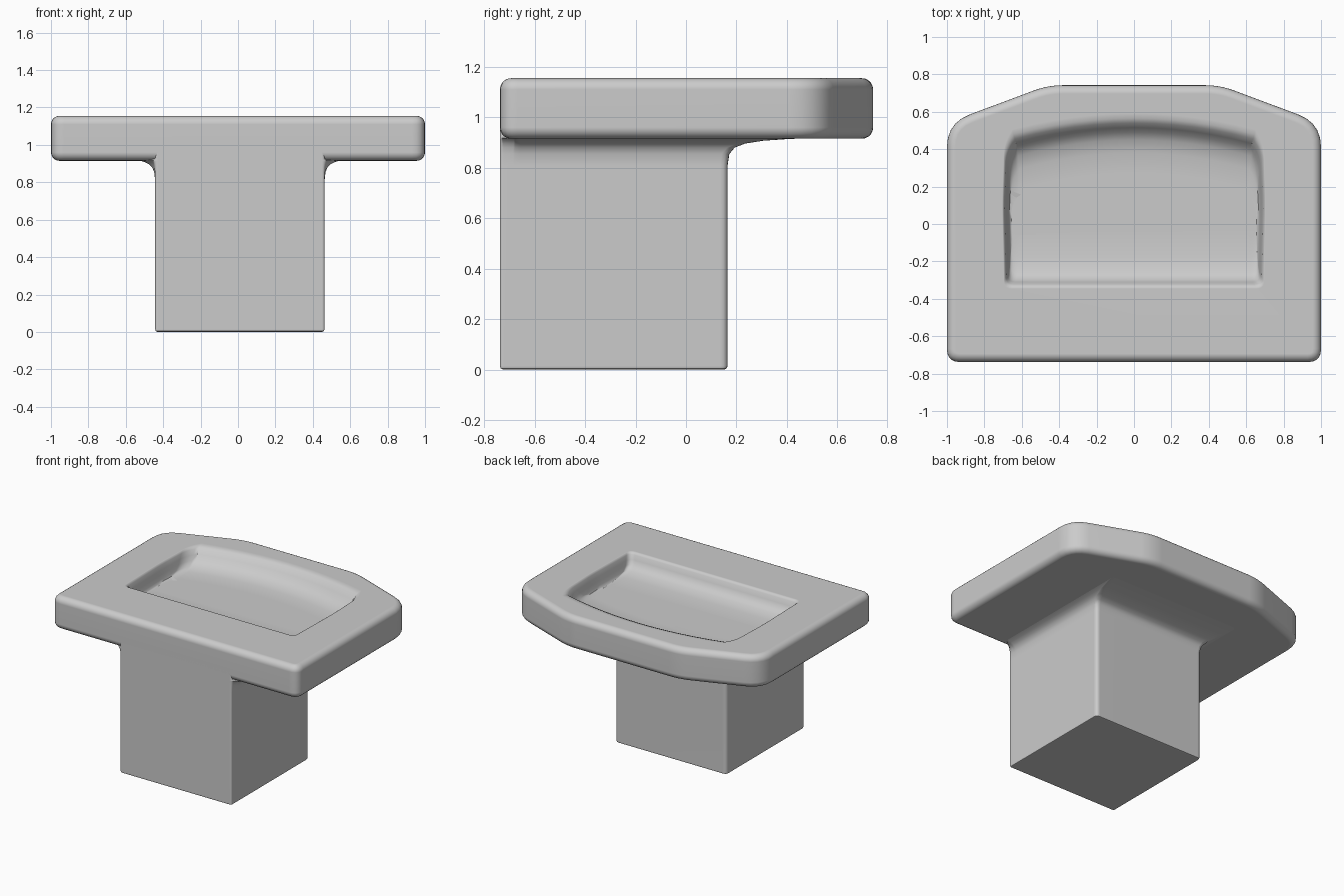
import bpy, bmesh, math
from mathutils import Vector

if "Cube" in bpy.data.objects:
    bpy.data.objects.remove(bpy.data.objects["Cube"])


def rounded(corners, seg=5):
    """Outline (counter-clockwise) with each corner (x, y, cut) softened."""
    out = []
    n = len(corners)
    for i, (x, y, cut) in enumerate(corners):
        p = Vector((x, y))
        if not cut:
            out.append(p)
            continue
        a = p + (Vector(corners[i - 1][:2]) - p).normalized() * cut
        b = p + (Vector(corners[(i + 1) % n][:2]) - p).normalized() * cut
        for k in range(seg + 1):
            t = k / seg
            out.append(a * (1 - t) ** 2 + p * 2 * t * (1 - t) + b * t * t)
    return out


def inset(pts, d):
    """Move an outline inwards by d."""
    out = []
    for i, p in enumerate(pts):
        e1 = (p - pts[i - 1]).normalized()
        e2 = (pts[(i + 1) % len(pts)] - p).normalized()
        n1, n2 = Vector((-e1.y, e1.x)), Vector((-e2.y, e2.x))
        m = n1 + n2
        out.append(p + m * (2 * d / m.length_squared))
    return out


def loft(name, rings):
    """Solid through a list of (outline, z), capped at both ends."""
    bm = bmesh.new()
    loops = [[bm.verts.new((p.x, p.y, z)) for p in pts] for pts, z in rings]
    n = len(loops[0])
    for a, b in zip(loops, loops[1:]):
        for i in range(n):
            j = (i + 1) % n
            bm.faces.new((a[i], a[j], b[j], b[i]))
    bm.faces.new(loops[0][::-1])
    bm.faces.new(loops[-1])
    bmesh.ops.recalc_face_normals(bm, faces=bm.faces)
    mesh = bpy.data.meshes.new(name)
    bm.to_mesh(mesh)
    bm.free()
    obj = bpy.data.objects.new(name, mesh)
    bpy.context.collection.objects.link(obj)
    return obj


def activate(obj):
    bpy.ops.object.select_all(action='DESELECT')
    obj.select_set(True)
    bpy.context.view_layer.objects.active = obj


def smooth(obj):
    activate(obj)
    bpy.ops.object.shade_smooth_by_angle(angle=math.radians(35))
    obj.modifiers.new("weighted", 'WEIGHTED_NORMAL').keep_sharp = True


# Basin slab with rounded top and bottom edges
plan = rounded([(-1, -0.738, 0.07), (1, -0.738, 0.07), (1, 0.54, 0.13),
                (0.46, 0.742, 0.08), (-0.46, 0.742, 0.08), (-1, 0.54, 0.13)])
Z0, Z1, R, STEPS = 0.915, 1.155, 0.045, 5
arc = [k / STEPS * math.pi / 2 for k in range(STEPS + 1)]
edge = [(R * (1 - math.sin(a)), R * (1 - math.cos(a))) for a in arc]
rings = [(inset(plan, d), Z0 + h) for d, h in edge]
rings += [(inset(plan, d), Z1 - h) for d, h in reversed(edge)]
slab = loft("basin_slab", rings)


# Bowl: curved back, straight front, soft lip
def bowl_outline(hx, yf, yb):
    back = [(hx * 0.92 * s / 6, yb - 0.085 * (s / 6) ** 2, 0) for s in range(6, -7, -1)]
    return rounded([(-hx * 0.985, yf, 0.04), (hx * 0.985, yf, 0.04), (hx, 0.1, 0.08),
                    (hx * 0.985, yb - 0.16, 0.06)] + back
                   + [(-hx * 0.985, yb - 0.16, 0.06), (-hx, 0.1, 0.08)])


bowl = [(1.2, 0.708, -0.35, 0.60), (1.156, 0.708, -0.35, 0.60), (1.152, 0.70, -0.335, 0.565),
        (1.142, 0.692, -0.322, 0.54), (1.11, 0.685, -0.31, 0.515), (1.08, 0.679, -0.295, 0.49),
        (1.05, 0.673, -0.26, 0.45), (1.035, 0.667, -0.18, 0.38), (1.027, 0.66, -0.06, 0.27)]
cutter = loft("bowl_cutter", [(bowl_outline(*r[1:]), r[0]) for r in bowl])
cutter.hide_render = True
cut = slab.modifiers.new("bowl", 'BOOLEAN')
cut.operation, cut.solver, cut.object = 'DIFFERENCE', 'EXACT', cutter
activate(slab)
bpy.ops.object.modifier_apply(modifier=cut.name)
bpy.data.objects.remove(cutter)
smooth(slab)


# Pedestal, flush with the slab front, flaring at the sides and back
def pedestal_outline(side, back):
    l, r, yf, yb = -0.443, 0.463, -0.738, 0.165 + back
    return rounded([(l, yf, 0.015), (r, yf, 0.015), (r + side, -0.67, 0.015), (r + side, yb, 0.03),
                    (l - side, yb, 0.03), (l - side, -0.67, 0.015)], 4)


base = pedestal_outline(0, 0)
flare = [(0.81, 0, 0), (0.855, 0.005, 0.007), (0.88, 0.016, 0.028), (0.896, 0.032, 0.07),
         (0.907, 0.053, 0.14), (0.914, 0.075, 0.24), (0.917, 0.085, 0.32)]
rings = [(inset(base, 0.012), 0), (inset(base, 0.004), 0.004), (base, 0.014)]
rings += [(pedestal_outline(s, b), z) for z, s, b in flare]
rings += [(base, 0.93), (base, 0.98)]
smooth(loft("pedestal", rings))
